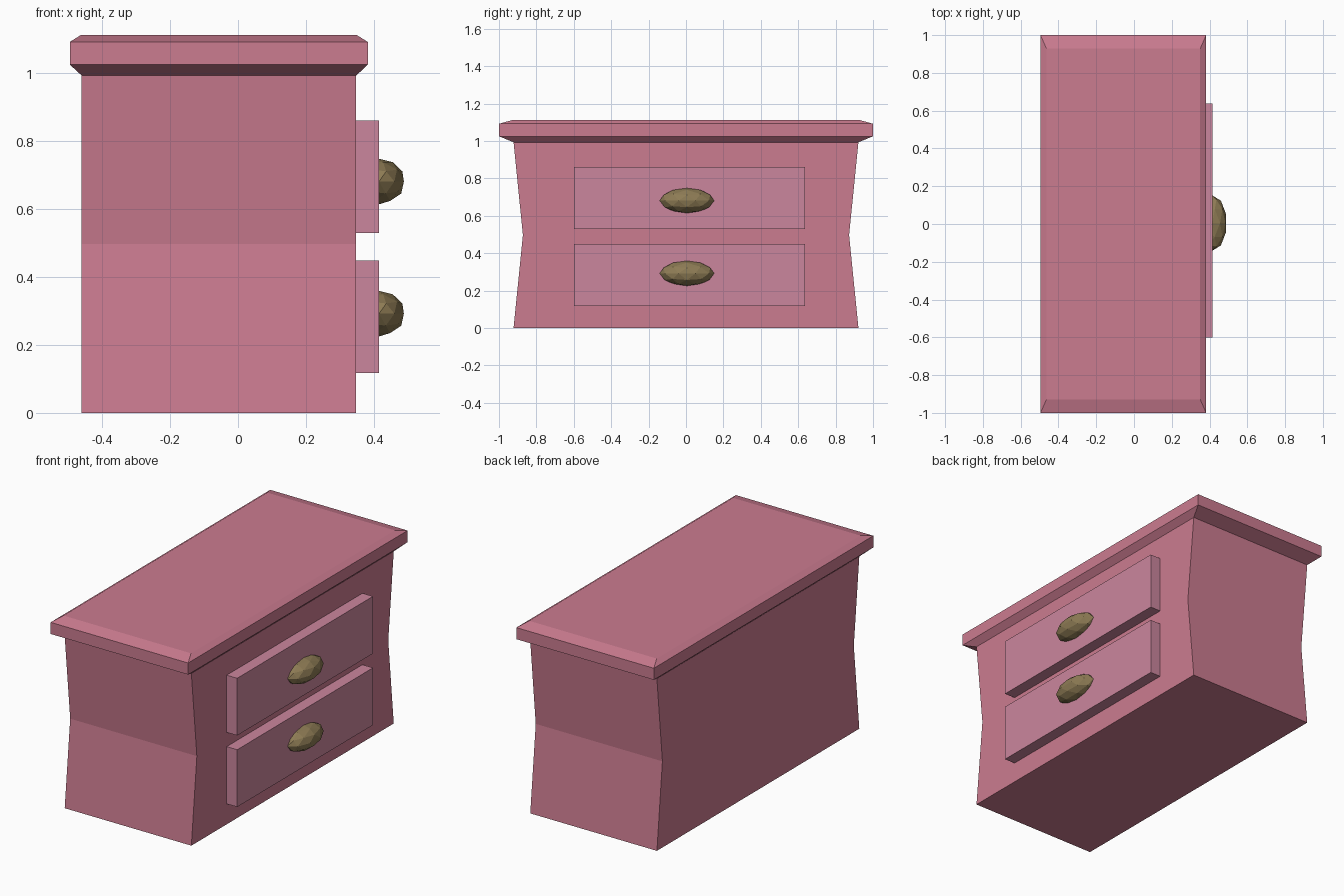
import bpy, bmesh
from mathutils import Matrix

if "Cube" in bpy.data.objects:
    bpy.data.objects.remove(bpy.data.objects["Cube"])


def material(name, rgb):
    m = bpy.data.materials.new(name)
    m.diffuse_color = (*rgb, 1)
    m.use_nodes = True
    m.node_tree.nodes["Principled BSDF"].inputs["Base Color"].default_value = m.diffuse_color
    return m


PINK = material("pink_paint", (0.60, 0.20, 0.28))
PALE = material("pale_pink_paint", (0.60, 0.24, 0.34))
BRASS = material("brass", (0.27, 0.20, 0.09))


def finish(bm, name, mat):
    bmesh.ops.recalc_face_normals(bm, faces=bm.faces)
    mesh = bpy.data.meshes.new(name)
    bm.to_mesh(mesh)
    bm.free()
    mesh.materials.append(mat)
    ob = bpy.data.objects.new(name, mesh)
    bpy.context.collection.objects.link(ob)
    return ob


def loft(name, rings, mat):
    """Closed solid through rectangles (x0, x1, y0, y1, z)."""
    bm = bmesh.new()
    loops = [[bm.verts.new((x, y, z)) for x, y in
              ((x0, y0), (x1, y0), (x1, y1), (x0, y1))]
             for x0, x1, y0, y1, z in rings]
    for a, b in zip(loops, loops[1:]):
        for i in range(4):
            j = (i + 1) % 4
            bm.faces.new((a[i], a[j], b[j], b[i]))
    bm.faces.new(loops[0][::-1])
    bm.faces.new(loops[-1])
    return finish(bm, name, mat)


# Waisted body
X0, X1 = -0.46, 0.348
loft("body", [(X0, X1, -w, w, z) for w, z in
              ((0.922, 0), (0.872, 0.497), (0.922, 0.993))], PINK)

# Overhanging top with bevelled edges
loft("top", [(X0, X1, -0.922, 0.922, 0.993),
             (-0.495, 0.382, -1, 1, 1.025),
             (-0.495, 0.382, -1, 1, 1.092),
             (-0.463, 0.35, -0.928, 0.928, 1.112)], PINK)

# Drawers with faceted oval knobs
for label, z0, zk in (("lower", 0.118, 0.292), ("upper", 0.53, 0.681)):
    loft(label + "_drawer", [(X1 - 0.01, 0.415, -0.60, 0.637, z)
                             for z in (z0, z0 + 0.33)], PALE)
    bm = bmesh.new()
    bmesh.ops.create_icosphere(
        bm, subdivisions=2, radius=1,
        matrix=Matrix.Translation((0.415, 0.005, zk))
        @ Matrix.Diagonal((0.077, 0.146, 0.067, 1)))
    finish(bm, label + "_knob", BRASS)
